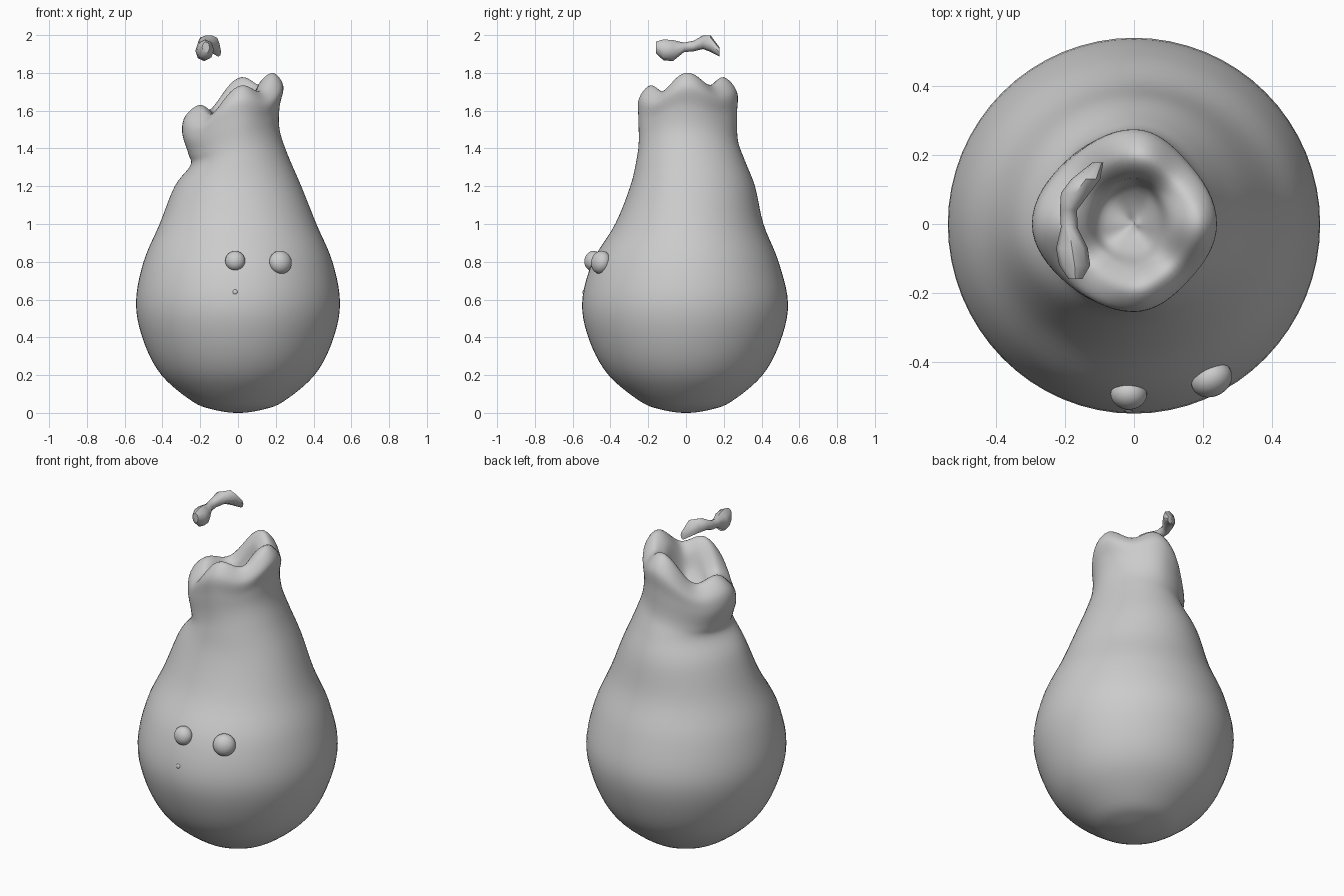
import bpy, bmesh, math
from mathutils import Vector

cube = bpy.data.objects.get("Cube")
if cube:
    bpy.data.objects.remove(cube)

grey = bpy.data.materials.new("soft_grey")
grey.use_nodes = True
grey.diffuse_color = (0.6, 0.6, 0.6, 1)
grey.node_tree.nodes["Principled BSDF"].inputs["Base Color"].default_value = (0.6, 0.6, 0.6, 1)


def finish(name, bm, angle=180):
    """Turn a bmesh into a smooth shaded object."""
    bmesh.ops.remove_doubles(bm, verts=bm.verts, dist=0.0005)
    bmesh.ops.recalc_face_normals(bm, faces=bm.faces)
    mesh = bpy.data.meshes.new(name)
    bm.to_mesh(mesh)
    bm.free()
    mesh.materials.append(grey)
    ob = bpy.data.objects.new(name, mesh)
    bpy.context.collection.objects.link(ob)
    bpy.ops.object.select_all(action='DESELECT')
    ob.select_set(True)
    bpy.context.view_layer.objects.active = ob
    bpy.ops.object.shade_smooth_by_angle(angle=math.radians(angle))
    return ob


def loft(bm, rings, caps=False):
    """Bridge closed rings of points with quads."""
    loops = [[bm.verts.new(p) for p in ring] for ring in rings]
    for a, b in zip(loops, loops[1:]):
        n = len(a)
        for i in range(n):
            j = (i + 1) % n
            bm.faces.new((a[i], a[j], b[j], b[i]))
    if caps:
        bm.faces.new(loops[0])
        bm.faces.new(loops[-1])


def spline(rows, steps):
    """Catmull-Rom through the rows; the first and last only set tangents."""
    out = []
    for a, b, c, d in zip(rows, rows[1:], rows[2:], rows[3:]):
        for s in range(steps):
            t = s / steps
            out.append([0.5 * (2 * q + (r - p) * t + (2 * p - 5 * q + 4 * r - u) * t * t
                               + (3 * q - p - 3 * r + u) * t ** 3)
                        for p, q, r, u in zip(a, b, c, d)])
    return out + [rows[-2]]


def body_ring(row, n=64):
    """Lopsided oval ring, tilted in x, with four lobes scaled by the last value."""
    z_low, z_high, left, right, front, back, lobe = row
    pts = []
    for i in range(n):
        a = 2 * math.pi * i / n
        c, s = math.cos(a), math.sin(a)
        wave = math.cos(4 * a)
        swell = 1 + 0.05 * lobe * (wave - 1)
        x = c * (right if c > 0 else left) * swell
        y = s * (back if s > 0 else front) * swell
        z = z_low + (z_high - z_low) * (1 + c) / 2
        z += lobe * (0.036 * (wave - 1) + 0.022 * s + 0.035 * s * s)
        pts.append((x, y, z))
    return pts


# Pear-shaped body: round belly, then the tilted neck, lobed rim and hollow
belly = [(z, z, x, x, f, b, 0) for z, x, f, b in [
    (0.016, -0.12, -0.12, -0.12), (0, 0, 0, 0), (0.016, 0.125, 0.125, 0.125),
    (0.06, 0.24, 0.24, 0.24), (0.2, 0.405, 0.41, 0.405), (0.38, 0.5, 0.51, 0.5),
    (0.58, 0.54, 0.55, 0.54), (0.8, 0.5, 0.495, 0.49), (1.0, 0.415, 0.375, 0.41),
    (1.2, 0.335, 0.295, 0.365)]]
neck = [(1.31, 1.37, 0.252, 0.262, 0.262, 0.31, 0),
        (1.37, 1.5, 0.262, 0.22, 0.25, 0.275, 0.1),
        (1.48, 1.62, 0.295, 0.22, 0.252, 0.27, 0.5),
        (1.57, 1.73, 0.28, 0.24, 0.25, 0.27, 0.85),
        (1.63, 1.8, 0.205, 0.185, 0.19, 0.2, 1),
        (1.59, 1.74, 0.14, 0.11, 0.13, 0.14, 0.8),
        (1.51, 1.6, 0.095, 0.065, 0.08, 0.11, 0.3),
        (1.49, 1.51, 0, 0, 0, 0, 0),
        (1.51, 1.6, -0.09, -0.06, -0.08, -0.1, 0)]
bm = bmesh.new()
loft(bm, [body_ring(r) for r in spline(belly + neck, 5)])
finish("body", bm)


def bead(name, place, size, depth):
    """Flattened ball sitting on the belly, facing outward."""
    bm = bmesh.new()
    bmesh.ops.create_uvsphere(bm, u_segments=24, v_segments=14, radius=1)
    ob = finish(name, bm)
    ob.location = place
    ob.scale = (size, size, depth)
    out = Vector((place[0], place[1], 0.1))
    ob.rotation_euler = out.to_track_quat('Z', 'Y').to_euler()


# Eyes and a tiny mouth
bead("right_eye", (-0.015, -0.493, 0.805), 0.053, 0.045)
bead("left_eye", (0.225, -0.45, 0.797), 0.062, 0.05)
bead("mouth", (-0.015, -0.538, 0.64), 0.014, 0.01)

# Knobbly loose stem floating above the rim
stem = [(-0.16, -0.17, 1.935, 0.02, 0.03), (-0.12, -0.172, 1.922, 0.045, 0.055),
        (-0.07, -0.18, 1.918, 0.046, 0.056), (-0.01, -0.188, 1.935, 0.024, 0.025),
        (0.04, -0.19, 1.942, 0.025, 0.028), (0.09, -0.17, 1.962, 0.042, 0.036),
        (0.13, -0.14, 1.955, 0.042, 0.044), (0.178, -0.105, 1.91, 0.016, 0.024)]
bm = bmesh.new()
loft(bm, [[(x + rx * math.cos(k * math.pi / 4), y, z + rz * math.sin(k * math.pi / 4))
           for k in range(8)] for y, x, z, rx, rz in stem], caps=True)
finish("stem", bm, 50)
